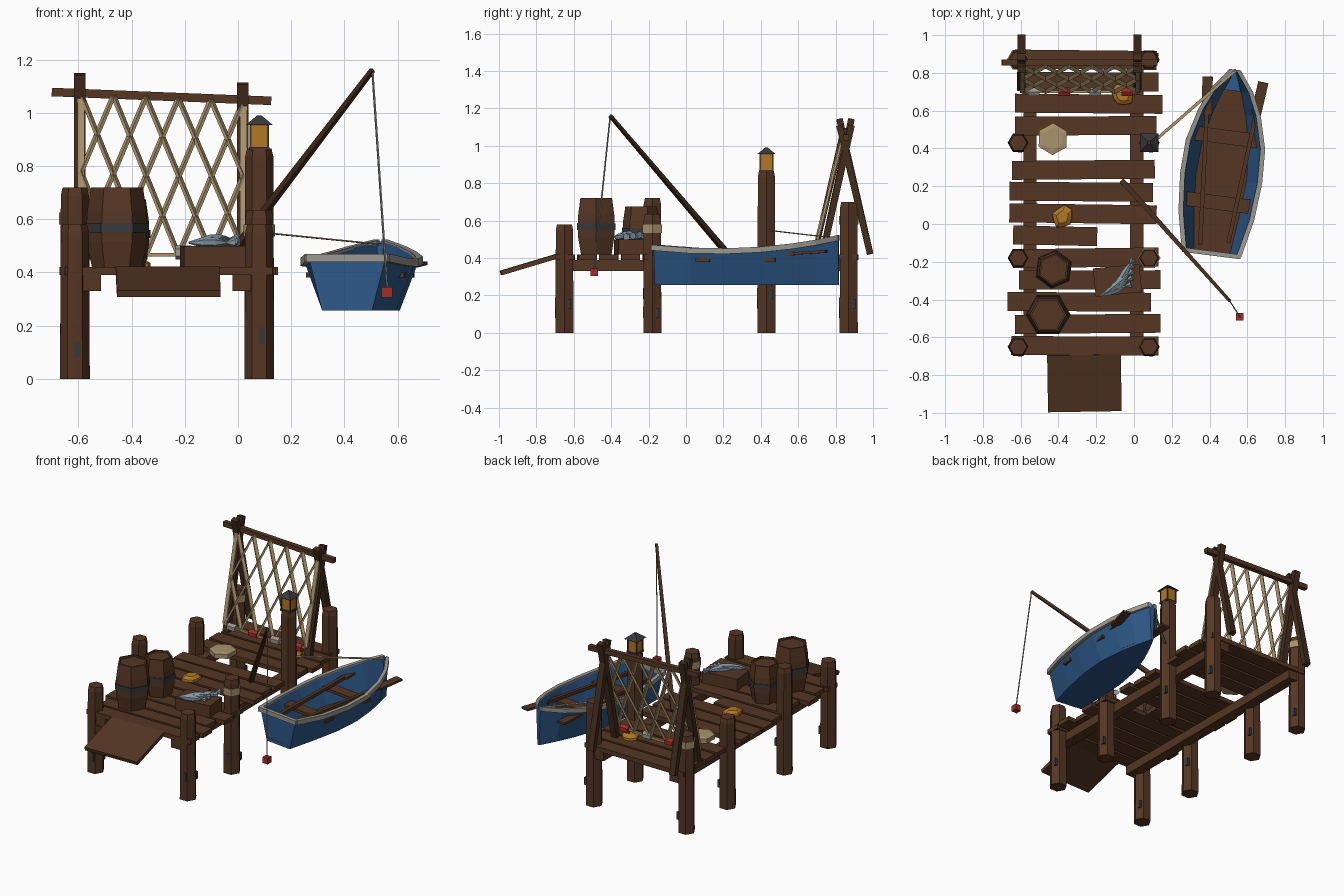
import bpy, bmesh, math, random
from mathutils import Vector, Matrix

random.seed(4)
if "Cube" in bpy.data.objects:
    bpy.data.objects.remove(bpy.data.objects["Cube"], do_unlink=True)


def material(name, *rgb):
    m = bpy.data.materials.new(name)
    m.use_nodes = True
    m.diffuse_color = (*rgb, 1)
    m.node_tree.nodes["Principled BSDF"].inputs["Base Color"].default_value = (*rgb, 1)
    return m


WOOD = material("brown wood", .09, .037, .017)
DARK = material("dark wood", .055, .025, .012)
ROPE = material("beige rope", .40, .29, .15)
BLUE = material("blue paint", .026, .10, .25)
PALE = material("pale grey", .33, .31, .28)
IRON = material("dark iron", .04, .04, .045)
AMBER = material("amber", .44, .19, .018)
RED = material("red", .36, .025, .02)
FISH = material("silver fish", .23, .31, .38)


def finish(name, bm, mat):
    bmesh.ops.recalc_face_normals(bm, faces=bm.faces)
    mesh = bpy.data.meshes.new(name)
    bm.to_mesh(mesh)
    bm.free()
    mesh.materials.append(mat)
    ob = bpy.data.objects.new(name, mesh)
    bpy.context.collection.objects.link(ob)
    return ob


def loft(name, sections, mat, closed=True):
    """Skin matching cross-sections and cap both ends."""
    bm = bmesh.new()
    rings = [[bm.verts.new(p) for p in s] for s in sections]
    n = len(rings[0])
    for a, b in zip(rings, rings[1:]):
        for i in range(n if closed else n - 1):
            j = (i + 1) % n
            bm.faces.new((a[i], a[j], b[j], b[i]))
    bm.faces.new(rings[0])
    bm.faces.new(rings[-1])
    return finish(name, bm, mat)


def beam(name, p, q, w, h, mat, taper=1):
    """Rectangular bar between two points."""
    p, q = Vector(p), Vector(q)
    d = (q - p).normalized()
    side = d.cross(Vector((0, 0, 1)))
    side = side.normalized() if side.length > .001 else Vector((1, 0, 0))
    up = side.cross(d)
    corners = [side * sx * w / 2 + up * sz * h / 2
               for sx, sz in ((-1, -1), (1, -1), (1, 1), (-1, 1))]
    return loft(name, [[p + c for c in corners], [q + c * taper for c in corners]], mat)


def lathe(name, profile, loc, mat, sides=6, turn=0, rot=None, ragged=0):
    """Faceted turned shape from (radius, height) pairs."""
    m = Matrix.Translation(loc) @ (rot or Matrix())
    wobble = [1 - ragged * random.random() for _ in range(sides)]
    angles = [turn + math.tau * i / sides for i in range(sides)]
    return loft(name, [[m @ Vector((r * k * math.cos(a), r * k * math.sin(a), z))
                        for a, k in zip(angles, wobble)] for r, z in profile], mat)


# Posts, as (x, y, height)
LX, RX, DECK = -.613, .08, .42
posts = [(LX, -.65, .58), (RX, -.65, .58), (LX, -.18, .72), (RX, -.18, .635),
         (LX, .43, .61), (RX, .43, .865), (LX, .87, .66), (RX, .87, .70)]
for i, (x, y, h) in enumerate(posts):
    lathe("post", [(.056, 0), (.053, h - .03), (.046, h)], (x, y, 0), WOOD)
    z = .08 + .05 * (i % 3)
    beam("iron_patch", (x + .01, y - .047, z), (x + .01, y - .047, z + .06), .022, .008, IRON)
    beam("iron_patch", (x + .04, y + .026, z), (x + .04, y + .026, z + .05), .02, .02, IRON)
for x, y, z in ((RX, -.18, .535), (LX, .87, .58)):
    lathe("rope_wrap", [(.06, z), (.06, z + .045)], (x, y, 0), ROPE)

# Deck
for x in (-.55, .015):
    beam("stringer", (x, -.69, .36), (x, .91, .36), .07, .06, WOOD)
ends = [(-.65, .13), (-.63, .14), (-.67, .09), (-.61, .14), (-.64, .13), (-.64, -.195), (-.66, .12),
        (-.66, .10), (-.645, .11), None, (-.63, .12), (-.63, .15), (-.62, .13), (-.63, .12)]
for i, span in enumerate(ends):
    if span:
        y = -.645 + i * .1165
        t = random.uniform(-.006, .006)
        beam("deck_plank", (span[0], y - t, .405), (span[1], y + t, .405), .1, .03, WOOD)
beam("ramp", (-.265, -.69, .41), (-.26, -.99, .32), .39, .025, WOOD)

# Barrels
for x, y, r, h, t in ((-.455, -.48, .115, .3, 0), (-.425, -.24, .1, .255, .4)):
    lathe("barrel", [(r * .82, 0), (r * .97, h * .3), (r, h * .5), (r * .97, h * .7),
                     (r * .85, h), (r * .75, h), (r * .75, h - .012)], (x, y, DECK), WOOD, turn=t)
    lathe("barrel_hoop", [(r * 1.04, h * .43), (r * 1.04, h * .55)], (x, y, DECK), IRON, turn=t)

# Crate of fish
beam("crate", (-.21, -.31, .46), (.035, -.285, .46), .15, .08, WOOD)
for i in range(5):
    a = .35 + i * .17
    rot = Matrix.Rotation(a, 4, 'Z') @ Matrix.Rotation(math.pi / 2, 4, 'Y')
    loc = (-.10 + .012 * i, -.35 + .022 * i, .512 + .006 * (i % 3))
    lathe("fish", [(.004, -.09), (.018, -.04), (.02, .01), (.006, .06), (.02, .09)],
          loc, FISH, rot=rot)

# Goods on the deck
lathe("rope_coil", [(.085, 0), (.085, .03), (.06, .035)], (-.43, .45, DECK), ROPE, turn=.5)
for x, y in ((-.38, .035), (-.06, .68)):
    lathe("amber_heap", [(.07, 0), (.068, .015), (.04, .03)], (x, y, DECK), AMBER, 9, ragged=.3)

# Lantern
top = (RX, .43, .86)
lathe("lantern_base", [(.055, 0), (.055, .012)], top, IRON, 4, math.pi / 4)
lathe("lantern_glass", [(.046, .01), (.046, .1)], top, AMBER, 4, math.pi / 4)
for sx in (-1, 1):
    for sy in (-1, 1):
        x, y = RX + sx * .033, .43 + sy * .033
        beam("lantern_bar", (x, y, .865), (x, y, .96), .008, .008, WOOD)
lathe("lantern_roof", [(.07, .095), (.012, .13)], top, IRON, 4, math.pi / 4)

# Net rack
for x, h in ((-.595, 1.145), (.018, 1.11)):
    beam("rack_leg", (x, .73, DECK), (x, .885, h), .042, .035, DARK)
    beam("rack_leg", (x, .985, DECK), (x, .82, h), .042, .035, DARK)
beam("rack_bar", (-.70, .855, 1.078), (.125, .855, 1.045), .032, .032, WOOD)


def net(cell, t):
    """Point on the sloping net: column 0 to 5, depth 0 to 1."""
    x = -.59 + cell * .122
    sag = .02 * math.sin(math.pi * cell / 5)
    return (x, .835 - .135 * t, (1.07 - .005 * cell) * (1 - t) + (.485 - sag) * t)


for i in range(6):
    for s in (-1, 1):
        room = (5 - i if s > 0 else i) / 2
        t = min(1, room)
        if t > 0:
            beam("net_strand", net(i, 0), net(i + s * 2 * t, t), .022, .012, ROPE)
            # strands turning back from the net's edge
            if t < 1:
                edge = i + s * 2 * t
                beam("net_strand", net(edge, t), net(edge - s * 2 * (1 - t), 1), .022, .012, ROPE)
    if i < 5:
        beam("net_foot_rope", net(i, 1), net(i + 1, 1), .014, .014, ROPE)
for c in (0, 5):
    beam("net_edge", net(c, 0), net(c, 1), .026, .014, ROPE)
for i, x in enumerate((-.53, -.37, -.205, -.035)):
    lathe("net_float", [(.026, -.03), (.026, .03)], (x, .70, .475), RED if i % 2 else PALE,
          rot=Matrix.Rotation(math.pi / 2, 4, 'Y'))

# Fishing rod
tip, bait = (.505, -.405, 1.16), (.56, -.49, .345)
beam("fishing_rod", (-.06, .225, .42), tip, .028, .028, DARK, .6)
beam("fishing_line", tip, bait, .006, .006, PALE)
beam("bait_float", (.56, -.49, .305), (.56, -.49, .345), .04, .04, RED)

# Rowing boat, stations as (length, gunwale half, bottom half, gunwale height)
stations = [(0, .147, .095, .462), (.2, .19, .12, .447), (.4, .207, .135, .444),
            (.58, .2, .125, .452), (.75, .155, .088, .47), (.87, .1, .05, .49),
            (.98, .018, .008, .515)]


def boat(u, v, z):
    return Vector((.41 + .128 * u + .992 * v, -.155 + .992 * u - .128 * v, z))


hull = loft("boat_hull", [[boat(u, -g, z), boat(u, -b, .257), boat(u, b, .257), boat(u, g, z)]
                          for u, g, b, z in stations], BLUE, closed=False)
# drop the inner end caps' rims into one thick shell
shell = hull.modifiers.new("shell", 'SOLIDIFY')
shell.thickness = .012
shell.offset = -1
loft("boat_floor", [[boat(u, s * (b + .004), z) for s, z in ((-1, .272), (1, .272), (1, .285), (-1, .285))]
                    for u, g, b, _ in stations[:-1]], WOOD)
for s in (-1, 1):
    loft("boat_gunwale", [[boat(u, s * (g + dv), z + dz) for dv, dz in
                           ((-.014, -.022), (.012, -.022), (.012, .008), (-.014, .008))]
                          for u, g, b, z in stations], PALE)
beam("stern_rail", boat(0, -.155, .455), boat(0, .155, .455), .024, .03, PALE)
for u, g in ((.27, .185), (.62, .17)):
    beam("boat_seat", boat(u, -g, .39), boat(u, g, .39), .075, .02, WOOD)

# Oars
for handle, neck, end in (((.35, -.11, .405), (.385, .58, .425), (.39, .78, .43)),
                          ((.50, -.10, .405), (.645, .58, .425), (.685, .75, .435))):
    beam("oar_shaft", handle, neck, .022, .022, WOOD)
    beam("oar_blade", neck, end, .055, .014, WOOD)
beam("mooring_rope", (.12, .45, .547), (.54, .815, .505), .016, .005, ROPE)
